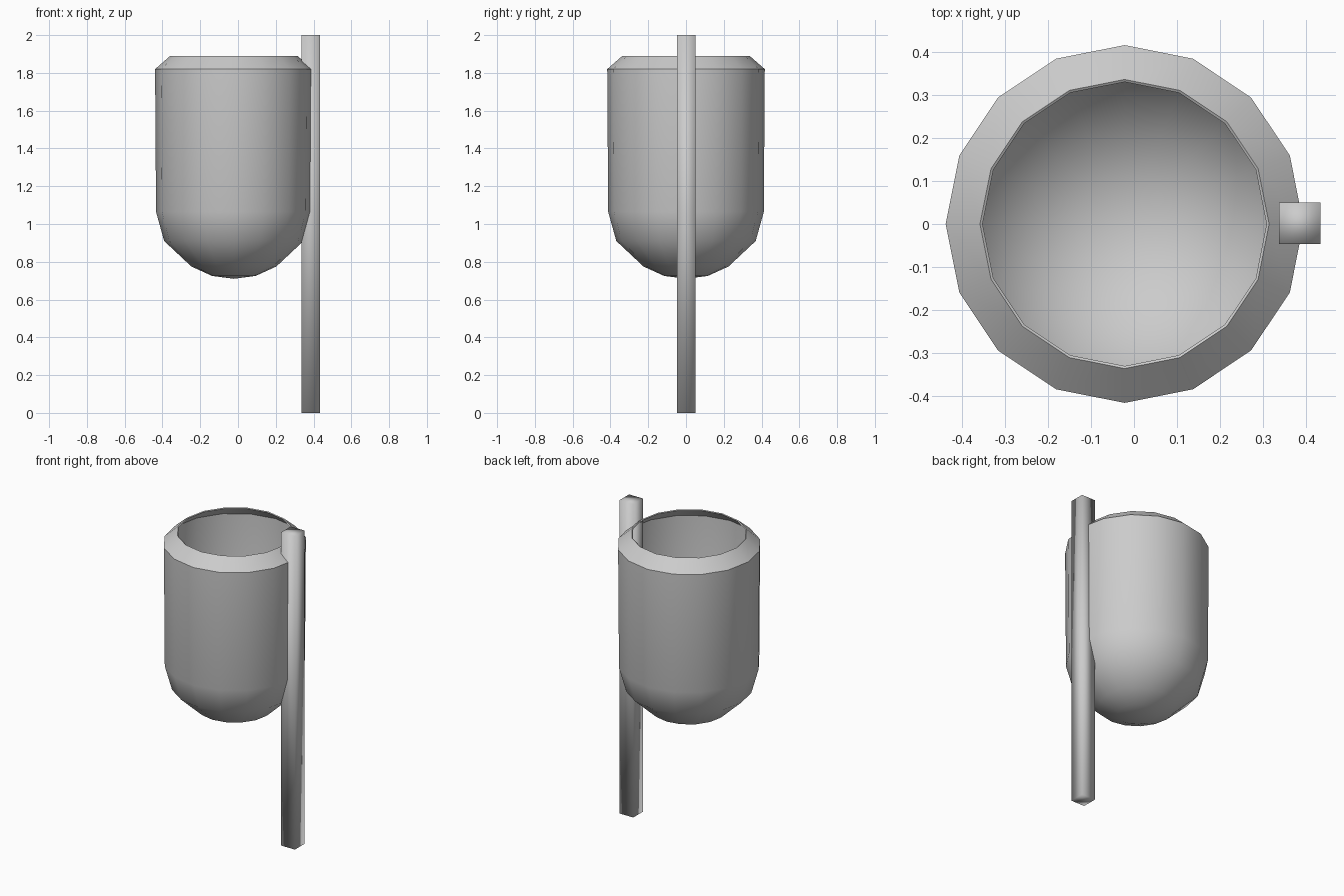
import bpy, bmesh
from math import cos, sin, pi, radians

if "Cube" in bpy.data.objects:
    bpy.data.objects.remove(bpy.data.objects["Cube"])

SIDES = 16
CENTRE_X = -0.022


def make_object(name, bm):
    bmesh.ops.recalc_face_normals(bm, faces=bm.faces)
    mesh = bpy.data.meshes.new(name)
    bm.to_mesh(mesh)
    bm.free()
    ob = bpy.data.objects.new(name, mesh)
    bpy.context.collection.objects.link(ob)
    return ob


def lathe(name, profile):
    """Revolve (radius, z) points; radius 0 becomes a pole."""
    bm = bmesh.new()
    rings = []
    for r, z in profile:
        n = SIDES if r > 0 else 1
        rings.append([bm.verts.new((CENTRE_X + r * cos(2 * pi * i / SIDES),
                                    r * sin(2 * pi * i / SIDES), z)) for i in range(n)])
    for a, b in zip(rings, rings[1:]):
        for i in range(SIDES):
            j = (i + 1) % SIDES
            corners = [a[i % len(a)], a[j % len(a)], b[j % len(b)], b[i % len(b)]]
            bm.faces.new(list(dict.fromkeys(corners)))
    return make_object(name, bm)


# Bin: thin round-bottomed shell with a lip sloping inward, outside then inside
outer = [(0, 0.71), (0.115, 0.725), (0.225, 0.775), (0.369, 0.91),
         (0.412, 1.065), (0.417, 1.82), (0.337, 1.89)]
inner = [(0.331, 1.886), (0.411, 1.816), (0.406, 1.067),
         (0.364, 0.914), (0.222, 0.781), (0.114, 0.731), (0, 0.716)]
bin_body = lathe("bin_body", outer + inner)
bpy.context.view_layer.objects.active = bin_body
bin_body.select_set(True)
bpy.ops.object.shade_smooth_by_angle(angle=radians(38))

# Post: square upright running through the side of the bin
bm = bmesh.new()
bmesh.ops.create_cube(bm, size=1)
bmesh.ops.scale(bm, vec=(0.097, 0.097, 2), verts=bm.verts)
bmesh.ops.translate(bm, vec=(0.386, 0.002, 1), verts=bm.verts)
post = make_object("post", bm)
post.data.shade_smooth()
